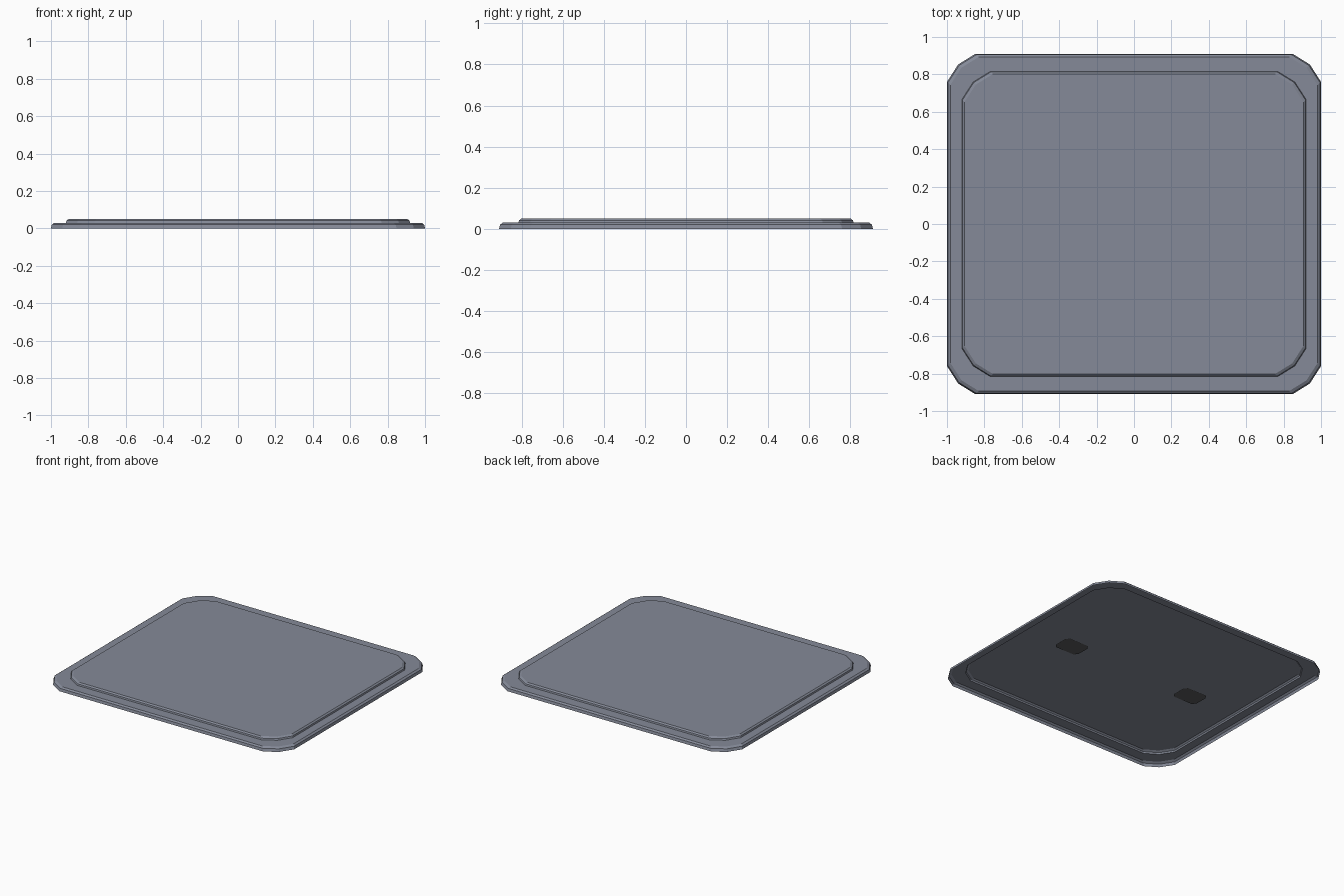
import bpy, bmesh

if "Cube" in bpy.data.objects:
    bpy.data.objects.remove(bpy.data.objects["Cube"])

def material(name, rgb):
    m = bpy.data.materials.new(name)
    m.diffuse_color = (*rgb, 1)
    m.use_nodes = True
    m.node_tree.nodes["Principled BSDF"].inputs["Base Color"].default_value = m.diffuse_color
    return m

grey = material("blue_grey", (0.235, 0.255, 0.315))
dark = material("dark_grey", (0.105, 0.105, 0.11))

def finish(bm, name, mat):
    me = bpy.data.meshes.new(name)
    bm.to_mesh(me)
    bm.free()
    me.materials.append(mat)
    ob = bpy.data.objects.new(name, me)
    bpy.context.collection.objects.link(ob)
    return ob

def outline(hx, hy):
    # Rectangle with two-facet corners, counter-clockwise
    c = [(hx, hy - .15), (hx - .06, hy - .057), (hx - .152, hy)]
    r = c[::-1]
    return (c + [(-x, y) for x, y in r] +
            [(-x, -y) for x, y in c] + [(x, -y) for x, y in r])

# Stepped tray shell, open underneath
bm = bmesh.new()
rings = []
for hx, hy, z in [(1, .91, 0), (.995, .905, .02), (.982, .893, .03),
                  (.92, .816, .03), (.917, .813, .041), (.906, .802, .05)]:
    rings.append([bm.verts.new((x, y, z)) for x, y in outline(hx, hy)])
for a, b in zip(rings, rings[1:]):
    n = len(a)
    for i in range(n):
        j = (i + 1) % n
        bm.faces.new((a[i], a[j], b[j], b[i]))
bm.faces.new(rings[-1])
finish(bm, "stepped_plate", grey)

def flat(name, pts, z, mat):
    # Downward facing flat sheet
    bm = bmesh.new()
    bm.faces.new([bm.verts.new((x, y, z)) for x, y in reversed(pts)])
    return finish(bm, name, mat)

# Underside panel with a slot in each side
flat("underside_panel",
     [(.71, -.64), (.71, -.12), (.318, -.10), (.318, .03), (.71, .055), (.71, .64),
      (-.71, .64), (-.71, .055), (-.318, .03), (-.318, -.10), (-.71, -.12), (-.71, -.64)],
     .045, grey)

# Dark pads in the slots
for side, s in (("right", 1), ("left", -1)):
    pts = [(s * .525 + x, -.033 + y) for x, y in
           [(.1, -.045), (.1, .045), (.08, .075), (-.08, .075),
            (-.1, .045), (-.1, -.045), (-.08, -.075), (.08, -.075)]]
    flat(side + "_slot_pad", pts, .0435, dark)
